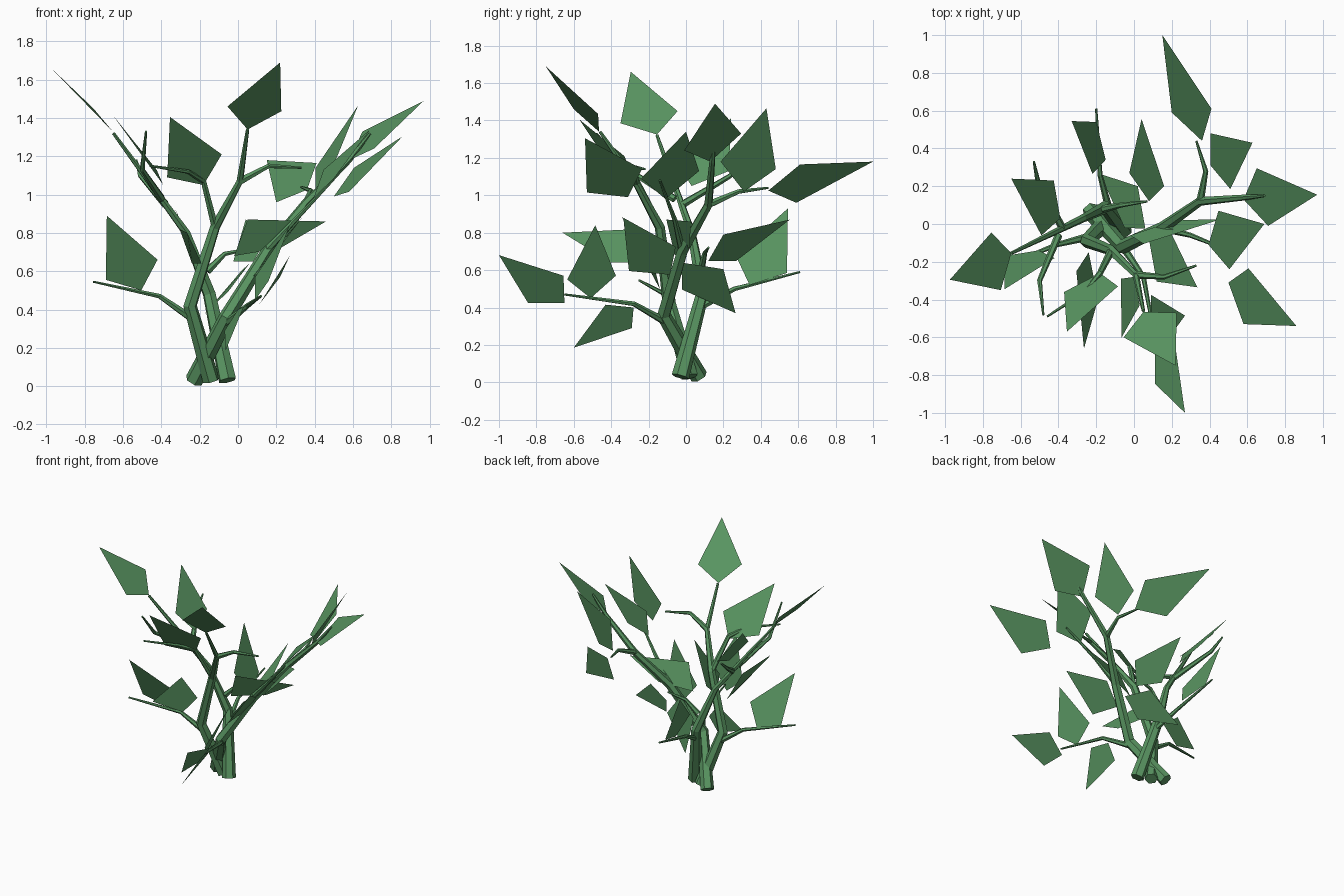
import bpy

green = bpy.data.materials.new("plant_green")
green.diffuse_color = (0.1, 0.3, 0.12, 1)


def stem(name, pts, r0, r1):
    """Six-sided tapering tube through the given points."""
    cu = bpy.data.curves.new(name, 'CURVE')
    cu.dimensions = '3D'
    cu.bevel_depth = 1.0
    cu.bevel_resolution = 1
    cu.use_fill_caps = True
    sp = cu.splines.new('POLY')
    sp.use_smooth = False
    sp.points.add(len(pts) - 1)
    for i, (p, q) in enumerate(zip(sp.points, pts)):
        p.co = (*q, 1)
        p.radius = r0 + (r1 - r0) * i / (len(pts) - 1)
    ob = bpy.data.objects.new(name, cu)
    bpy.context.collection.objects.link(ob)
    cu.materials.append(green)
    bpy.ops.object.select_all(action='DESELECT')
    ob.select_set(True)
    bpy.context.view_layer.objects.active = ob
    bpy.ops.object.convert(target='MESH')


def leaf(name, tip, side_a, base, side_b):
    """Flat kite-shaped leaf."""
    me = bpy.data.meshes.new(name)
    me.from_pydata([tip, side_a, base, side_b], [], [(0, 1, 2, 3)])
    me.materials.append(green)
    bpy.context.collection.objects.link(bpy.data.objects.new(name, me))


# Three main stems
stem("stem_right", [(-.23, .07, .03), (-.06, -.12, .36), (.15, -.02, .70),
                    (.35, .12, .95), (.58, .14, 1.18), (.69, .15, 1.32)], .048, .008)
stem("stem_left", [(-.055, -.03, .03), (-.15, .09, .48), (-.27, .03, .80),
                   (-.65, -.155, 1.32)], .048, .009)
stem("stem_middle", [(-.14, .02, .03), (-.25, -.09, .42), (-.12, -.14, .83),
                     (.01, -.27, 1.07), (.05, -.46, 1.34)], .046, .009)

# Side twigs
twigs = [
    [(-.25, -.07, .36), (-.41, -.11, .47), (-.755, -.25, .545)],
    [(-.06, -.12, .33), (.05, -.28, .42), (.12, -.65, .47)],
    [(-.13, .07, .40), (-.18, .26, .50), (-.2, .61, .59)],
    [(-.16, .08, .60), (-.07, .10, .69), (.07, .12, .72)],
    [(.01, -.27, 1.07), (.16, -.28, 1.15), (.33, -.22, 1.14)],
    [(.35, .12, .95), (.38, .28, 1.02), (.33, .44, 1.04)],
    [(.14, -.02, .70), (.3, -.06, .87), (.5, -.14, 1.08)],
    [(-.12, -.14, .83), (-.18, -.26, 1.07), (-.26, -.36, 1.12), (-.46, -.49, 1.15)],
    [(-.4, -.06, .98), (-.5, -.3, 1.13), (-.48, -.48, 1.33)],
    [(-.38, -.02, .95), (-.51, .23, 1.1), (-.53, .33, 1.18)],
]
for i, t in enumerate(twigs):
    stem(f"twig_{i + 1}", t, .021, .006)

# Upper leaves: tip, side, base, side
leaf("leaf_back_right", (.15, 1, 1.18), (.41, .61, 1.165), (.36, .44, 1.025), (.2, .59, .96))
leaf("leaf_right_a", (.627, .43, 1.465), (.405, .48, 1.14), (.405, .31, 1.02), (.51, .185, 1.18))
leaf("leaf_right_b", (.97, .155, 1.49), (.65, .295, 1.33), (.58, .13, 1.18), (.71, -.01, 1.24))
leaf("leaf_right_c", (.69, 0, 1.34), (.447, .07, 1.13), (.394, -.11, .98), (.505, -.24, 1.09))
leaf("leaf_right_d", (.86, -.54, 1.305), (.606, -.235, 1.14), (.5, -.31, .99), (.58, -.53, 1.015))
leaf("leaf_top", (.22, -.75, 1.69), (.226, -.47, 1.435), (.05, -.465, 1.34), (-.055, -.6, 1.46))
leaf("leaf_front_top", (-.355, -.57, 1.405), (-.085, -.33, 1.21), (-.18, -.26, 1.05), (-.37, -.36, 1.09))
leaf("leaf_left_a", (-.975, -.295, 1.66), (-.755, -.045, 1.45), (-.65, -.155, 1.325), (-.705, -.35, 1.385))
leaf("leaf_left_b", (-.65, .24, 1.41), (-.425, .23, 1.13), (-.39, .03, 1.05), (-.49, -.06, 1.19))

# Lower leaves
leaf("leaf_low_left", (-.685, -.345, .89), (-.42, -.18, .66), (-.505, -.14, .5), (-.69, -.17, .555))
leaf("leaf_low_mid", (.46, .025, .86), (.05, -.105, .87), (-.02, -.06, .68), (.22, .02, .72))
leaf("leaf_low_back_a", (.04, .555, .87), (.16, .2, .79), (.08, .12, .65), (-.025, .27, .65))
leaf("leaf_low_back_b", (-.33, .545, .93), (-.2, .54, .585), (-.15, .34, .52), (-.22, .265, .68))
leaf("leaf_low_back_c", (-.18, .265, .37), (.02, .2, .605), (.06, -.025, .64), (-.05, -.02, .495))
leaf("leaf_low_front_a", (.335, -.335, .88), (.2, -.055, .725), (.08, -.085, .575), (.12, -.305, .595))
leaf("leaf_low_front_b", (-.065, -.6, .185), (.03, -.43, .415), (0, -.28, .4), (-.07, -.29, .29))
leaf("leaf_low_front_c", (-.265, -.66, .8), (-.305, -.25, .82), (-.24, -.15, .64), (-.19, -.4, .64))
leaf("leaf_low_front_d", (.27, -.485, .84), (.09, -.375, .57), (.09, -.51, .45), (.16, -.635, .55))
leaf("leaf_low_front_e", (.27, -1, .68), (.22, -.655, .57), (.11, -.65, .425), (.11, -.845, .425))
